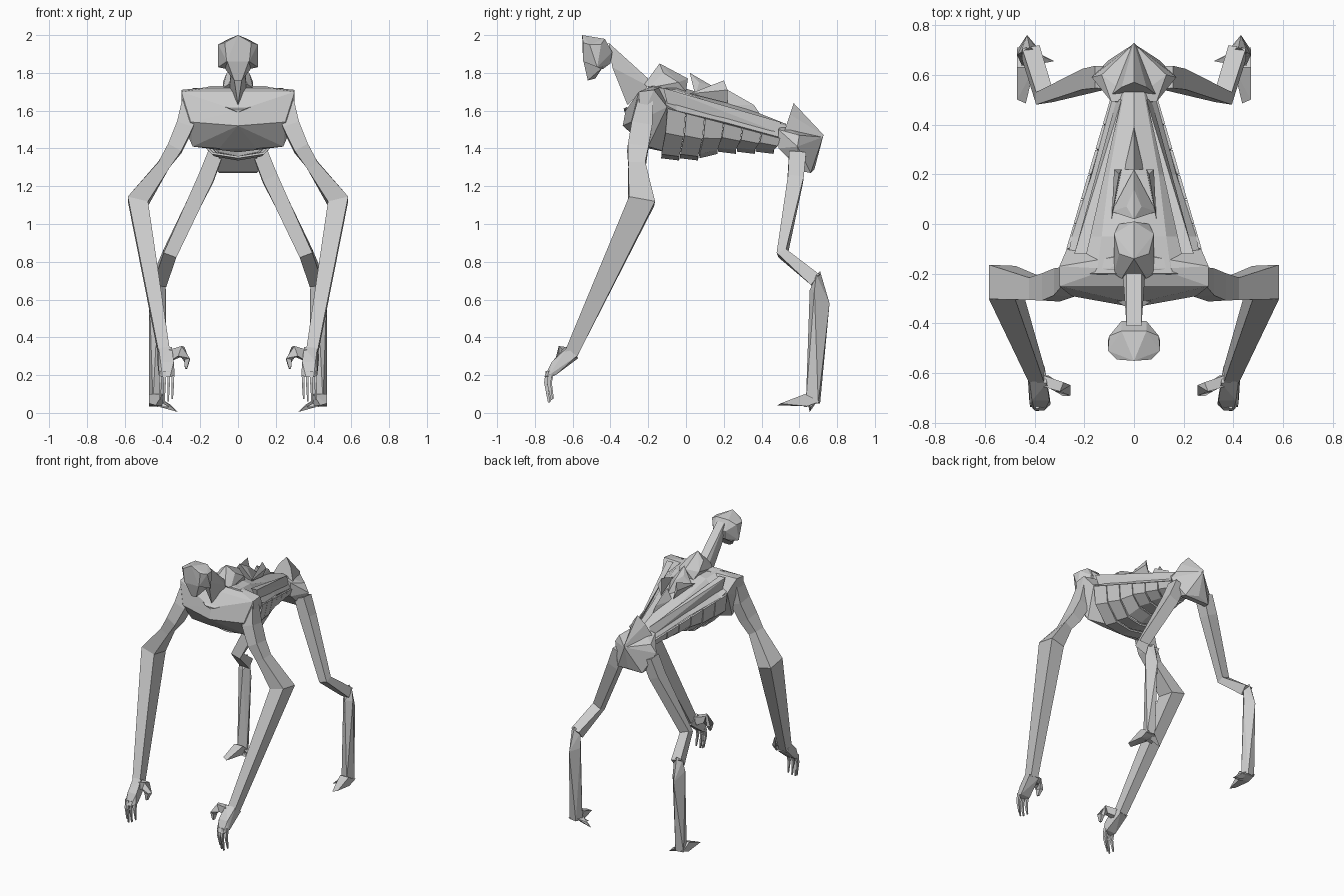
import bpy, bmesh, math
from mathutils import Vector

grey = bpy.data.materials.new("bone_grey")
grey.diffuse_color = (0.6, 0.6, 0.6, 1)


def finish(name, bm, mirror=False, thick=0):
    bmesh.ops.recalc_face_normals(bm, faces=bm.faces)
    me = bpy.data.meshes.new(name)
    bm.to_mesh(me)
    bm.free()
    me.materials.append(grey)
    ob = bpy.data.objects.new(name, me)
    bpy.context.collection.objects.link(ob)
    if mirror:
        ob.modifiers.new("mirror", 'MIRROR').use_clip = True
    if thick:
        ob.modifiers.new("solid", 'SOLIDIFY').thickness = thick
    return ob


def hull(name, pts, both=True, mirror=False):
    """Faceted convex lump; 'both' adds the points of the other side."""
    bm = bmesh.new()
    allp = set(pts)
    if both:
        allp |= {(-x, y, z) for x, y, z in pts if x}
    for p in sorted(allp):
        bm.verts.new(p)
    bmesh.ops.convex_hull(bm, input=bm.verts)
    loose = [v for v in bm.verts if not v.link_faces]
    bmesh.ops.delete(bm, geom=loose, context='VERTS')
    finish(name, bm, mirror)


def limb(name, stations):
    """Four-sided tapered limb through (centre, half width, half depth), on both sides."""
    bm = bmesh.new()
    cs = [Vector(s[0]) for s in stations]
    rings = []
    for i, (_, a, b) in enumerate(stations):
        t = Vector()
        if i:
            t += (cs[i] - cs[i - 1]).normalized()
        if i < len(cs) - 1:
            t += (cs[i + 1] - cs[i]).normalized()
        t.normalize()
        ref = Vector((1, 0, 0)) if abs(t.x) < 0.85 else Vector((0, 1, 0))
        u = (ref - t * ref.dot(t)).normalized()
        v = t.cross(u)
        rings.append([bm.verts.new(cs[i] + a * sx * u + b * sy * v)
                      for sx, sy in ((1, 1), (-1, 1), (-1, -1), (1, -1))])
    for p, q in zip(rings, rings[1:]):
        for j in range(4):
            n = (j + 1) % 4
            bm.faces.new((p[j], p[n], q[n], q[j]))
    bm.faces.new(rings[0])
    bm.faces.new(rings[-1])
    finish(name, bm, True)


def sheet(name, rows, thick):
    bm = bmesh.new()
    g = [[bm.verts.new(p) for p in r] for r in rows]
    for p, q in zip(g, g[1:]):
        for j in range(len(p) - 1):
            bm.faces.new((p[j], p[j + 1], q[j + 1], q[j]))
    finish(name, bm, True, thick)


# head, jaw and neck
hull("head", [(0, -.55, 2.0), (.07, -.545, 1.96), (.105, -.51, 1.95), (.105, -.47, 1.83),
              (.06, -.545, 1.86), (.06, -.44, 1.82), (.05, -.39, 1.91), (.05, -.43, 1.98),
              (.04, -.4, 1.85), (.1, -.45, 1.95)])
hull("jaw", [(.06, -.545, 1.87), (.02, -.52, 1.76), (.02, -.48, 1.77), (.075, -.44, 1.83)])
hull("neck", [(.03, -.41, 1.96), (.03, -.39, 1.83), (.045, -.2, 1.73), (0, -.31, 1.63),
              (.03, -.2, 1.77)])

# chest and shoulders
hull("chest", [(.3, -.17, 1.71), (.3, -.25, 1.70), (.1, -.18, 1.73), (0, -.32, 1.6),
               (0, -.335, 1.52), (.25, -.29, 1.54), (.3, -.24, 1.55), (.24, -.2, 1.41),
               (.1, -.2, 1.4), (.27, -.1, 1.62), (0, -.1, 1.38), (0, -.12, 1.73)])
hull("collar_bone", [(0, -.325, 1.59), (.07, -.31, 1.62), (.04, -.33, 1.61)])

# back shell
sheet("back", [[(0, y, a), (mx, y, mz), (ex, y, ez)] for y, a, mx, mz, ex, ez in (
    (-.2, 1.73, .15, 1.73, .28, 1.68), (-.05, 1.73, .13, 1.71, .25, 1.6),
    (.2, 1.66, .1, 1.62, .17, 1.54), (.53, 1.53, .04, 1.52, .08, 1.45))], .012)

# ribs
for i in range(6):
    def rib_row(y, drop):
        s = (y + .05) / .57
        x, z = .25 - .17 * s, 1.6 - .15 * s
        low = (1.36 if y < .12 else 1.395) - drop
        return [(x * .98, y, z), (x * .9, y - .01, (z + low) / 2),
                (x * .5, y - .03, low + .02), (0, y - .03, low)]
    y = -.1 + i * .1
    sheet("rib_%d" % i, [rib_row(y, 0), rib_row(y + .095, .012)], .012)

# shoulder blade ridges running down the back
hull("blade_ridge", [(.24, -.12, 1.72), (.19, -.12, 1.72), (.23, -.1, 1.64),
                     (.05, .5, 1.54), (.07, .5, 1.48)], both=False, mirror=True)

# spine bumps
hull("spine_bump_front", [(0, -.14, 1.85), (.06, -.12, 1.8), (.08, -.2, 1.72),
                          (.05, -.22, 1.74), (.08, -.04, 1.75), (0, .01, 1.77), (.06, 0, 1.7)])
hull("spine_bump_middle", [(0, .02, 1.8), (.03, .07, 1.75), (.09, .05, 1.68),
                           (0, .14, 1.73), (0, .22, 1.66)])
hull("spine_fin", [(.06, .2, 1.76), (.08, .22, 1.71), (.05, .22, 1.64), (.09, .02, 1.69),
                   (.08, .12, 1.69)], both=False, mirror=True)
hull("spine_bump_back", [(0, .22, 1.71), (0, .36, 1.63), (.04, .22, 1.63), (0, .4, 1.57)])

# pelvis
hull("pelvis", [(0, .5, 1.53), (.09, .49, 1.5), (.09, .49, 1.4), (.17, .59, 1.41),
                (.11, .61, 1.28), (.1, .66, 1.27), (0, .68, 1.29), (0, .725, 1.46),
                (.13, .6, 1.47)])
hull("pelvis_crest", [(0, .57, 1.64), (.05, .55, 1.58), (.09, .52, 1.49), (0, .73, 1.47),
                      (0, .6, 1.59), (.04, .68, 1.4)])

# arms
limb("arm", [((.25, -.215, 1.65), .045, .04), ((.28, -.235, 1.52), .045, .055),
             ((.335, -.255, 1.4), .04, .055), ((.395, -.26, 1.31), .033, .045),
             ((.53, -.235, 1.12), .055, .07), ((.39, -.61, .31), .03, .035)])
hull("palm", [(.35, -.64, .35), (.42, -.63, .345), (.43, -.58, .30), (.36, -.57, .29),
              (.34, -.71, .27), (.41, -.71, .27), (.36, -.75, .19), (.4, -.75, .19),
              (.335, -.725, .2), (.42, -.725, .2), (.34, -.69, .2), (.415, -.69, .2)],
     both=False, mirror=True)
for i in range(4):
    x, d = .345 + .022 * i, .015 * abs(i - 1.7)
    limb("finger_%d" % i, [((x, -.735 + d, .22), .008, .012), ((x, -.746 + d, .16), .007, .01),
                           ((x + .003, -.73 + d, .05 + d), .004, .005)])
limb("thumb", [((.36, -.63, .305), .022, .03), ((.30, -.655, .325), .02, .028),
               ((.27, -.67, .28), .015, .022), ((.275, -.68, .235), .006, .008)])

# legs
limb("thigh", [((.12, .59, 1.37), .04, .045), ((.17, .58, 1.24), .042, .042),
               ((.36, .51, .845), .036, .027), ((.415, .69, .7), .036, .036)])
hull("shin", [(.43, .76, .58), (.47, .68, .65), (.38, .7, .6), (.42, .71, .75),
              (.385, .69, .71), (.455, .69, .73), (.42, .655, .65), (.39, .66, .05),
              (.47, .7, .05), (.45, .635, .06), (.41, .71, .05)], both=False, mirror=True)
hull("foot", [(.39, .69, .05), (.47, .71, .06), (.47, .5, .05), (.435, .485, .04),
              (.47, .63, .1), (.4, .63, .1), (.4, .64, .035), (.47, .64, .035)],
     both=False, mirror=True)
hull("side_toe", [(.41, .7, .07), (.4, .64, .07), (.41, .66, .03), (.36, .67, .045),
                  (.32, .655, .005)], both=False, mirror=True)
hull("small_toe", [(.41, .64, .06), (.4, .67, .04), (.36, .62, .03), (.43, .63, .03)],
     both=False, mirror=True)
